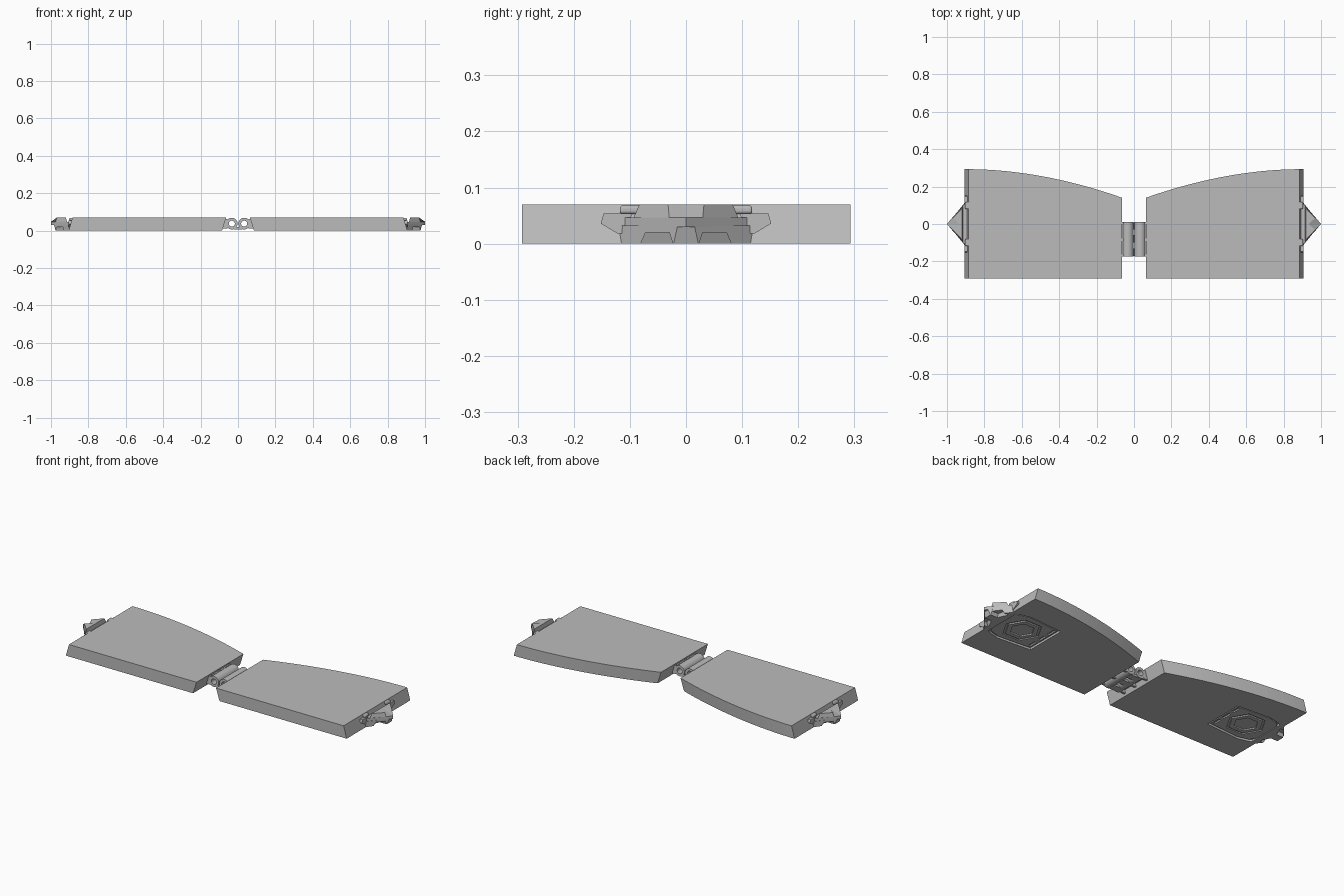
import bpy, bmesh, math
from mathutils import Vector

if "Cube" in bpy.data.objects:
    bpy.data.objects.remove(bpy.data.objects["Cube"])

grey = bpy.data.materials.new("plain_grey")
grey.use_nodes = True
grey.diffuse_color = (0.5, 0.5, 0.5, 1)
grey.node_tree.nodes["Principled BSDF"].inputs["Base Color"].default_value = grey.diffuse_color


def finish(name, bm, side):
    """Mirror to one side, then turn the mesh into an object."""
    for v in bm.verts:
        v.co.x *= side
    bmesh.ops.recalc_face_normals(bm, faces=bm.faces)
    mesh = bpy.data.meshes.new(name)
    bm.to_mesh(mesh)
    bm.free()
    mesh.materials.append(grey)
    obj = bpy.data.objects.new(name, mesh)
    bpy.context.collection.objects.link(obj)
    return obj


def loft(name, side, low, high, z0, z1):
    """Solid between a bottom and a top outline with matching points."""
    bm = bmesh.new()
    a = [bm.verts.new((x, y, z0)) for x, y in low]
    b = [bm.verts.new((x, y, z1)) for x, y in high]
    bm.faces.new(a)
    bm.faces.new(b)
    for i in range(len(a)):
        j = (i + 1) % len(a)
        bm.faces.new((a[i], a[j], b[j], b[i]))
    return finish(name, bm, side)


def box(name, side, x0, x1, y0, y1, z0, z1):
    plan = [(x0, y0), (x1, y0), (x1, y1), (x0, y1)]
    return loft(name, side, plan, plan, z0, z1)


def both(half):
    """Complete a half outline by reflecting it across y = 0."""
    return half + [(x, -y) for x, y in reversed(half) if y != 0]


def hexagon(cx, r):
    return [(cx + r * math.cos(i * math.pi / 3), r * math.sin(i * math.pi / 3)) for i in range(6)]


def cut(obj, cutter):
    mod = obj.modifiers.new("cut", 'BOOLEAN')
    mod.operation = 'DIFFERENCE'
    mod.solver = 'EXACT'
    mod.object = cutter
    with bpy.context.temp_override(object=obj, active_object=obj):
        bpy.ops.object.modifier_apply(modifier="cut")
    bpy.data.objects.remove(cutter)


def tube(name, side, cx, cz, outer, inner, y0, y1, n=32):
    """Hollow barrel along y."""
    bm = bmesh.new()
    rings = []
    for r, y in ((outer, y0), (outer, y1), (inner, y1), (inner, y0)):
        rings.append([bm.verts.new((cx + r * math.cos(2 * math.pi * i / n), y,
                                    cz + r * math.sin(2 * math.pi * i / n))) for i in range(n)])
    for k in range(4):
        p, q = rings[k], rings[(k + 1) % 4]
        for i in range(n):
            j = (i + 1) % n
            bm.faces.new((p[i], p[j], q[j], q[i]))
    obj = finish(name, bm, side)
    with bpy.context.temp_override(object=obj, active_object=obj, selected_objects=[obj],
                                   selected_editable_objects=[obj]):
        bpy.ops.object.shade_smooth_by_angle(angle=math.radians(35))
    return obj


H = 0.07


def panel_outline(inner, outer):
    """Straight front, bowed back edge rising towards the outer end."""
    pts = [(inner, -0.292), (outer, -0.292)]
    for i in range(25):
        t = 1 - i / 24
        x = inner + (outer - inner) * t
        pts.append((x, 0.293 - 0.153 * (1 - t) ** 1.9))
    return pts


for side, tag in ((1, "left"), (-1, "right")):
    # Panel with undercut hinge side and sloped outer end
    panel = loft(tag + "_panel", side, panel_outline(0.085, 0.905), panel_outline(0.063, 0.885), 0, H)

    # Latch recess underneath, open groove around an inset cover
    recess = both([(0.59, 0.12), (0.80, 0.135), (0.86, 0.12), (0.95, 0.07)])
    cut(panel, loft("cutter", side, recess, recess, -0.02, 0.012))
    cover = both([(0.60, 0.11), (0.798, 0.125), (0.855, 0.11), (0.90, 0.065)])
    plate = loft(tag + "_latch_cover", side, cover, cover, 0.004, 0.02)
    cut(plate, loft("cutter", side, hexagon(0.745, 0.105), hexagon(0.745, 0.105), -0.02, 0.010))
    loft(tag + "_hex_outer", side, hexagon(0.745, 0.092), hexagon(0.745, 0.092), 0.003, 0.015)
    hex_ring = bpy.data.objects[tag + "_hex_outer"]
    cut(hex_ring, loft("cutter", side, hexagon(0.745, 0.065), hexagon(0.745, 0.065), -0.02, 0.010))
    for y in (-0.075, 0.0, 0.075):
        cut(plate, box("cutter", side, 0.608, 0.622, y - 0.025, y + 0.025, -0.02, 0.012))

    # Latch: foot, pointed middle, notched crown
    low = both([(0.88, 0.115), (0.905, 0.115), (0.975, 0.022)])
    mid = both([(0.88, 0.12), (0.90, 0.12), (0.985, 0.015)])
    foot = loft(tag + "_latch_foot", side, low, mid, 0, 0.032)
    for s in (-1, 1):
        wide = [(0.93, s * 0.02), (1.0, s * 0.02), (1.0, s * 0.085), (0.90, s * 0.085)]
        thin = [(0.93, s * 0.03), (1.0, s * 0.03), (1.0, s * 0.072), (0.92, s * 0.072)]
        cut(foot, loft("cutter", side, wide, thin, -0.01, 0.02))
    point = both([(0.88, 0.12), (0.895, 0.12), (1.0, 0)])
    loft(tag + "_latch_point", side, point, point, 0.03, 0.047)
    crown_low = both([(0.915, 0.093), (0.975, 0.03), (1.0, 0)])
    crown_low.insert(3, crown_low.pop(3))
    crown_high = both([(0.92, 0.083), (0.968, 0.032), (0.935, 0)])
    loft(tag + "_latch_crown", side, crown_low, crown_high, 0.047, H)

    # Latch guide wings and rounded pads at the panel end
    for s in (-1, 1):
        lo = [(0.87, s * 0.10), (0.905, s * 0.10), (0.905, s * 0.122), (0.87, s * 0.122)]
        hi = [(0.87, s * 0.10), (0.905, s * 0.10), (0.905, s * 0.152), (0.87, s * 0.152)]
        loft(tag + "_wing_lower", side, lo, hi, 0.018, 0.036)
        loft(tag + "_wing_upper", side, hi, [(x, y * 0.965) for x, y in hi], 0.036, 0.054)
        y0, y1 = sorted((s * 0.08, s * 0.118))
        pad = box(tag + "_pad", side, 0.87, 0.903, y0, y1, 0.053, 0.068)
        bevel = pad.modifiers.new("round", 'BEVEL')
        bevel.width = 0.005
        bevel.segments = 3

    # Hinge barrel with arms into the panel and a hollow pin hole
    tube(tag + "_hinge_barrel", side, 0.033, 0.037, 0.031, 0.016, -0.175, 0.012)
    box(tag + "_hinge_arm", side, 0.058, 0.09, -0.165, 0.0, 0.03, 0.058)
    for y in (-0.175, -0.09, 0.0):
        box(tag + "_hinge_rib", side, 0.055, 0.09, y, y + 0.012, 0.012, 0.062)

# Link bars joining the two barrels
for y0, y1 in ((-0.172, -0.13), (-0.10, -0.06), (-0.03, 0.008)):
    box("hinge_link", 1, -0.025, 0.025, y0, y1, 0.006, 0.018)
